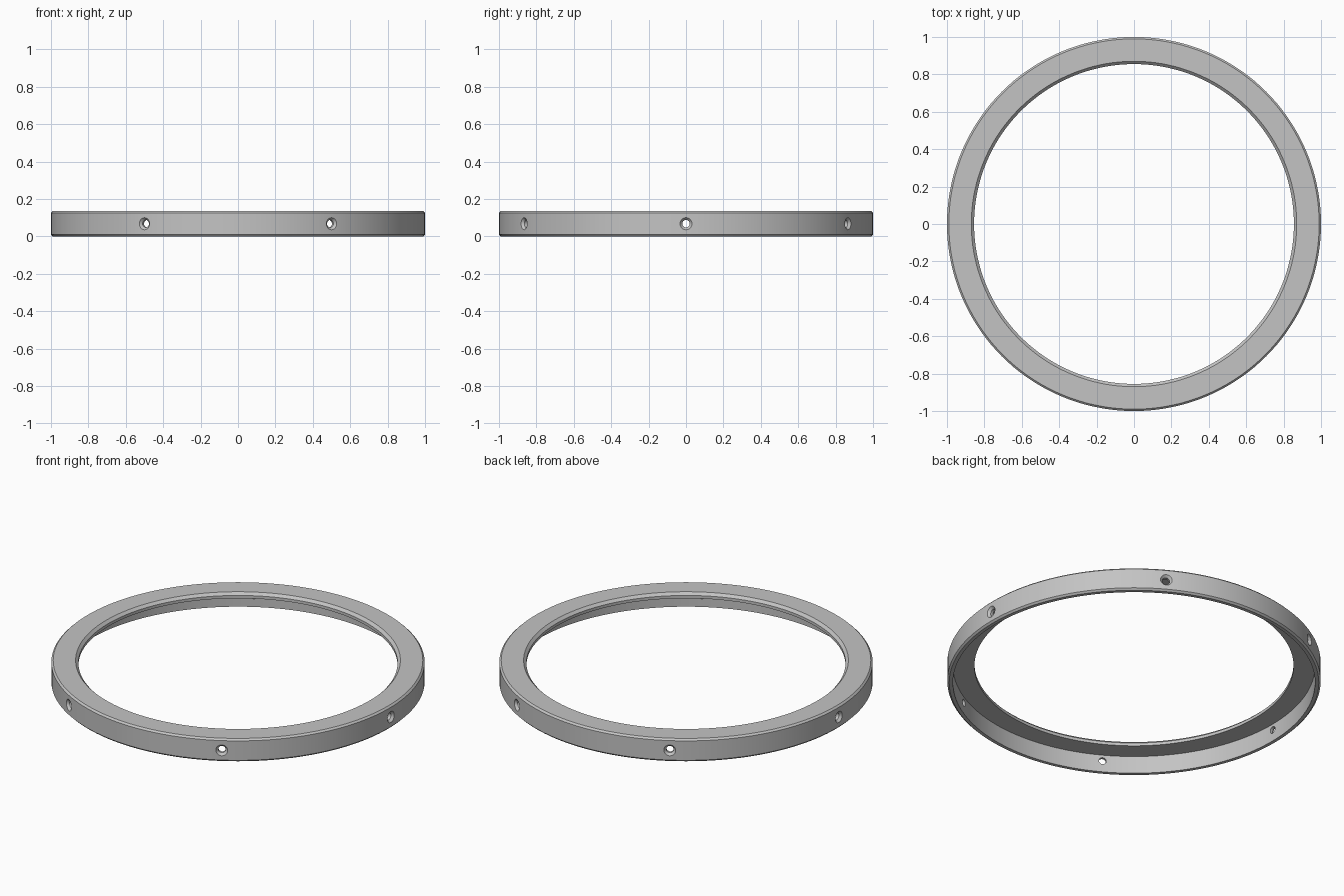
import bpy, bmesh, math
from mathutils import Matrix, Vector

default = bpy.data.objects.get("Cube")
if default:
    bpy.data.objects.remove(default, do_unlink=True)

HEIGHT = 0.135
SEGMENTS = 144

grey = bpy.data.materials.new("satin grey")
grey.use_nodes = True
colour = (0.55, 0.55, 0.55, 1)
grey.diffuse_color = colour
grey.node_tree.nodes["Principled BSDF"].inputs["Base Color"].default_value = colour


def lathe(name, profile, steps):
    """Revolve a closed (radius, z) profile around the z axis."""
    bm = bmesh.new()
    verts = [bm.verts.new((r, 0, z)) for r, z in profile]
    edges = [bm.edges.new((v, verts[i - 1])) for i, v in enumerate(verts)]
    bmesh.ops.spin(bm, geom=verts + edges, cent=(0, 0, 0), axis=(0, 0, 1),
                   angle=math.tau, steps=steps, use_merge=True)
    bmesh.ops.remove_doubles(bm, verts=bm.verts, dist=1e-5)
    bmesh.ops.recalc_face_normals(bm, faces=bm.faces)
    return to_object(name, bm)


def to_object(name, bm):
    mesh = bpy.data.meshes.new(name)
    bm.to_mesh(mesh)
    bm.free()
    mesh.materials.append(grey)
    obj = bpy.data.objects.new(name, mesh)
    bpy.context.collection.objects.link(obj)
    return obj


# Ring: thin outer wall with an inward flange on top, chamfered edges
ring = lathe("flanged_ring", [
    (0.97, 0), (0.99, 0), (1, 0.01), (1, HEIGHT - 0.01), (0.99, HEIGHT),
    (0.87, HEIGHT), (0.855, HEIGHT - 0.015), (0.855, HEIGHT - 0.032),
    (0.97, HEIGHT - 0.032)], SEGMENTS)

# Six countersunk screw holes around the wall
bm = bmesh.new()
for i in range(6):
    turn = Matrix.Rotation(i * math.tau / 6, 4, "Z")
    lie_down = Matrix.Rotation(math.pi / 2, 4, "Y")
    # rings along the hole axis: (distance from centre, hole radius)
    loops = []
    for dist, radius in [(0.94, 0.02), (0.986, 0.02), (1.006, 0.038)]:
        place = turn @ Matrix.Translation((dist, 0, HEIGHT / 2)) @ lie_down
        loops.append([bm.verts.new(place @ Vector((
            radius * math.cos(a * math.tau / 24),
            radius * math.sin(a * math.tau / 24), 0))) for a in range(24)])
    for low, high in zip(loops, loops[1:]):
        for a in range(24):
            bm.faces.new((low[a - 1], low[a], high[a], high[a - 1]))
    bm.faces.new(loops[0])
    bm.faces.new(loops[-1])
bmesh.ops.recalc_face_normals(bm, faces=bm.faces)
cutter = to_object("screw_hole_cutter", bm)
cutter.hide_render = True

cut = ring.modifiers.new("screw_holes", "BOOLEAN")
cut.operation = "DIFFERENCE"
cut.solver = "EXACT"
cut.object = cutter

bpy.ops.object.select_all(action="DESELECT")
ring.select_set(True)
bpy.context.view_layer.objects.active = ring
bpy.ops.object.modifier_apply(modifier=cut.name)
bpy.data.objects.remove(cutter, do_unlink=True)
bpy.ops.object.shade_smooth_by_angle(angle=math.radians(30))
